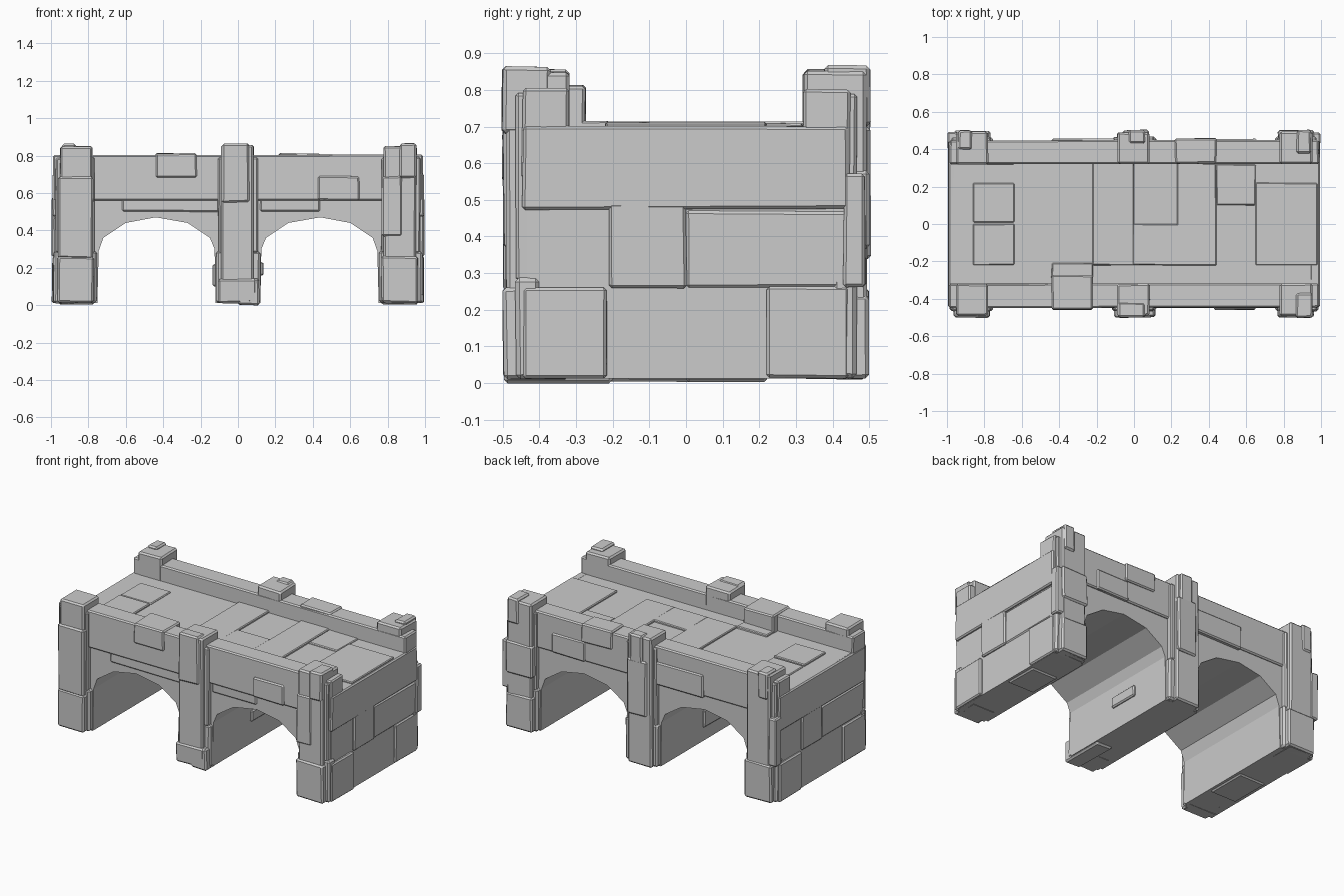
import bpy, bmesh, random
from mathutils import Vector

random.seed(4)


def finish(name, bm):
    bmesh.ops.recalc_face_normals(bm, faces=bm.faces)
    me = bpy.data.meshes.new(name)
    bm.to_mesh(me)
    bm.free()
    ob = bpy.data.objects.new(name, me)
    bpy.context.collection.objects.link(ob)
    return ob


def block(name, x0, x1, y0, y1, z0, z1, chamfer=0.008, jitter=0.003):
    """Slightly uneven hewn stone with chamfered edges."""
    bm = bmesh.new()
    bmesh.ops.create_cube(bm, size=1)
    lo, hi = Vector((x0, y0, z0)), Vector((x1, y1, z1))
    for v in bm.verts:
        for i in range(3):
            v.co[i] = lo[i] if v.co[i] < 0 else hi[i]
            v.co[i] += random.uniform(-jitter, jitter)
    if chamfer:
        bmesh.ops.bevel(bm, geom=bm.edges[:], offset=chamfer, segments=1,
                        affect='EDGES', clamp_overlap=True)
    return finish(name, bm)


def extrude_xz(name, pts, y0, y1):
    bm = bmesh.new()
    face = bm.faces.new([bm.verts.new((x, y0, z)) for x, z in pts])
    ext = bmesh.ops.extrude_face_region(bm, geom=[face])
    for v in ext['geom']:
        if isinstance(v, bmesh.types.BMVert):
            v.co.y = y1
    return finish(name, bm)


# Body: deck and three piers around two faceted arches
half = [(0.12, 0.012), (0.125, 0.30), (0.15, 0.36), (0.27, 0.44), (0.44, 0.47),
        (0.60, 0.44), (0.72, 0.36), (0.745, 0.29), (0.752, 0.012),
        (0.977, 0.012), (0.977, 0.70)]
outline = half + [(-x, z) for x, z in reversed(half)]
extrude_xz("arched_body", outline, -0.432, 0.432)

# Parapets
for s, side in ((-1, "front"), (1, "back")):
    a, b = sorted((s * 0.32, s * 0.447))
    block(f"{side}_parapet", -0.987, 0.987, a, b, 0.56, 0.803)

# Pillars: x range, top height
for s, side in ((-1, "front"), (1, "back")):
    for n, x0, x1, top in (("left", -0.95, -0.78, 0.85), ("middle", -0.09, 0.085, 0.855),
                           ("right", 0.78, 0.955, 0.85)):
        a, b = sorted((s * 0.32, s * 0.492))
        block(f"{side}_{n}_pillar", x0, x1, a, b, 0.012, top, 0.01)
        # backing strip and wider foot behind each pillar
        a, b = sorted((s * 0.40, s * 0.465))
        w0, w1 = (-0.118, 0.118) if n == "middle" else (
            (-0.985, -0.755) if n == "left" else (0.755, 0.985))
        block(f"{side}_{n}_backing", w0, w1, a, b, 0.012, 0.29, 0.012)
        block(f"{side}_{n}_upper_backing", w0 + 0.012, w1 - 0.012, a, b, 0.28, 0.79)

# Raised facing stones on pillars and caps
for spec in (
    ("front_left_casing", -0.965, -0.772, -0.499, -0.42, 0.014, 0.26),
    ("front_left_collar", -0.96, -0.774, -0.499, -0.42, 0.25, 0.685),
    ("front_right_base", 0.768, 0.962, -0.499, -0.42, 0.012, 0.26),
    ("front_right_collar", 0.77, 0.88, -0.498, -0.42, 0.37, 0.69),
    ("front_right_cap", 0.865, 0.955, -0.502, -0.37, 0.68, 0.865),
    ("front_middle_base", -0.105, 0.10, -0.499, -0.42, 0.012, 0.14),
    ("front_middle_foot", 0.0, 0.115, -0.497, -0.20, 0.0, 0.14),
    ("front_middle_shaft", -0.085, 0.06, -0.502, -0.42, 0.55, 0.862),
    ("back_middle_shaft", -0.06, 0.08, 0.42, 0.503, 0.34, 0.70),
    ("back_middle_cap", -0.03, 0.06, 0.43, 0.503, 0.68, 0.864),
    ("back_left_cap", -0.94, -0.87, 0.40, 0.502, 0.69, 0.864),
    ("back_left_base", -0.962, -0.77, 0.42, 0.498, 0.012, 0.26),
    ("back_right_cap", 0.87, 0.945, 0.38, 0.502, 0.70, 0.866),
    ("back_right_collar", 0.77, 0.962, 0.42, 0.50, 0.37, 0.58),
    ("back_right_base", 0.77, 0.962, 0.42, 0.498, 0.012, 0.24),
):
    block(*spec, chamfer=0.01)

# Stones on the parapets and long walls
for spec in (
    ("front_coping_stone", -0.44, -0.22, -0.458, -0.275, 0.685, 0.812),
    ("front_wall_stone", 0.43, 0.65, -0.458, -0.40, 0.56, 0.69),
    ("front_wall_slab_left", -0.62, -0.10, -0.440, -0.40, 0.50, 0.70),
    ("front_wall_slab_right", 0.12, 0.44, -0.440, -0.40, 0.50, 0.70),
    ("back_coping_stone", 0.22, 0.44, 0.325, 0.458, 0.69, 0.812),
    ("back_wall_stone", -0.44, -0.10, 0.40, 0.457, 0.55, 0.70),
    ("back_wall_slab", 0.42, 0.66, 0.40, 0.455, 0.56, 0.69),
):
    block(*spec)

# Thin paving slabs on the deck
for spec in (
    ("paving_middle", -0.22, 0.0, -0.22, 0.325, 0.69, 0.714),
    ("paving_middle_back", 0.23, 0.44, -0.22, 0.325, 0.69, 0.714),
    ("paving_middle_front", -0.01, 0.24, -0.22, 0.0, 0.69, 0.713),
    ("paving_front_left", -0.44, -0.22, -0.31, -0.21, 0.69, 0.714),
    ("paving_left", -0.86, -0.64, -0.22, 0.0, 0.69, 0.712),
    ("paving_left_back", -0.86, -0.64, 0.01, 0.22, 0.69, 0.708),
    ("paving_right", 0.65, 0.98, -0.22, 0.22, 0.69, 0.711),
    ("paving_right_back", 0.44, 0.65, 0.10, 0.32, 0.69, 0.708),
):
    block(*spec, chamfer=0.005, jitter=0.002)

# Facing stones on both ends
for s, side in ((1, "right"), (-1, "left")):
    for n, y0, y1, z0, z1, out in (
        ("top", -0.445, 0.445, 0.475, 0.70, 0.992),
        ("neck", -0.21, 0.0, 0.26, 0.49, 0.992),
        ("corner", -0.445, -0.215, 0.014, 0.262, 0.994),
        ("low", 0.22, 0.445, 0.014, 0.262, 0.990),
        ("side", 0.0, 0.44, 0.26, 0.47, 0.984),
    ):
        a, b = sorted((s * 0.94, s * out))
        block(f"{side}_end_{n}_stone", a, b, s * y0 if s > 0 else -y1,
              y1 if s > 0 else -y0, z0, z1)
    # narrow strip closing the back corner
    a, b = sorted((s * 0.94, s * 0.998))
    block(f"{side}_end_buttress_stone", a, b, 0.43, 0.49, 0.26, 0.57)

# Loose stones inside the arches and under the piers
for spec in (
    ("middle_pier_stone", 0.08, 0.135, -0.05, 0.16, 0.16, 0.23),
    ("middle_pier_stone_left", -0.135, -0.08, -0.20, 0.0, 0.10, 0.22),
    ("right_pier_underside_stone", 0.77, 0.96, 0.0, 0.22, 0.003, 0.05),
    ("left_pier_underside_stone", -0.96, -0.77, -0.22, 0.05, 0.004, 0.05),
):
    block(*spec, jitter=0.002)
